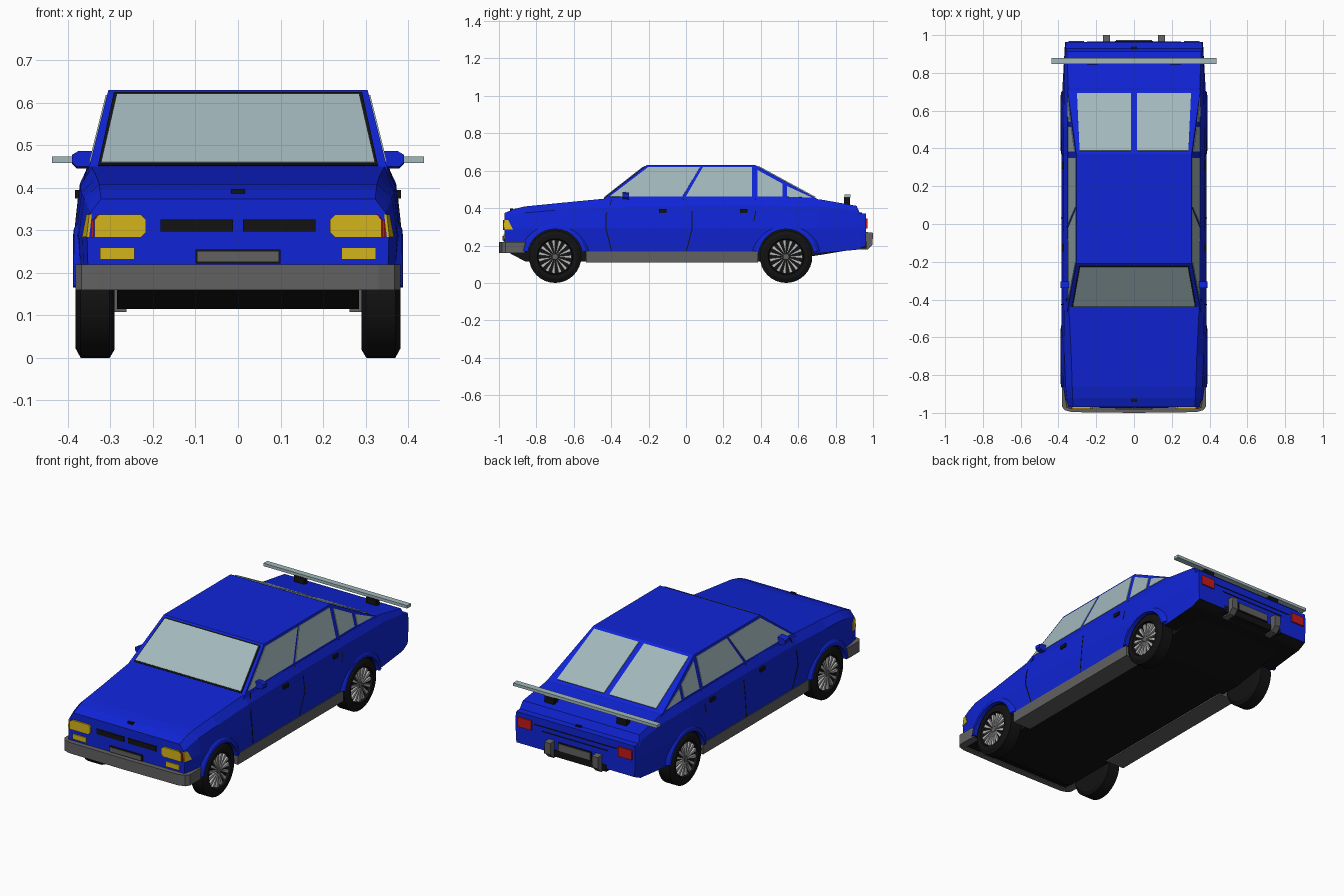
import bpy, bmesh, math
from mathutils import Vector

if "Cube" in bpy.data.objects:
    bpy.data.objects.remove(bpy.data.objects["Cube"])


def material(name, r, g, b):
    m = bpy.data.materials.new(name)
    m.diffuse_color = (r, g, b, 1)
    m.use_nodes = True
    m.node_tree.nodes["Principled BSDF"].inputs["Base Color"].default_value = m.diffuse_color
    return m


BLUE = material("blue_paint", .005, .018, .68)
BLACK = material("black", .006, .006, .006)
GLASS = material("glass", .36, .48, .5)
YELLOW = material("yellow_lamp", .66, .46, .01)
RED = material("red_lamp", .55, .01, .01)
GREY = material("grey_trim", .12, .12, .12)
SILVER = material("silver", .5, .5, .5)
WHEELS, HUB_Z = (-.70, .535), .14


def make(name, bm, *mats):
    bmesh.ops.remove_doubles(bm, verts=bm.verts, dist=1e-5)
    bmesh.ops.recalc_face_normals(bm, faces=bm.faces)
    me = bpy.data.meshes.new(name)
    bm.to_mesh(me)
    bm.free()
    for m in mats:
        me.materials.append(m)
    ob = bpy.data.objects.new(name, me)
    bpy.context.collection.objects.link(ob)
    return ob


def add_prism(bm, pts, vec, s=1):
    rings = [[bm.verts.new(((p[0] + k * vec[0]) * s, p[1] + k * vec[1], p[2] + k * vec[2]))
              for p in pts] for k in (0, 1)]
    a, b = rings
    bm.faces.new(a)
    bm.faces.new(b)
    for i in range(len(a)):
        bm.faces.new((a[i - 1], a[i], b[i], b[i - 1]))


def prism(name, pts, vec, mat, mirror=False):
    bm = bmesh.new()
    for s in (1, -1) if mirror else (1,):
        add_prism(bm, pts, vec, s)
    return make(name, bm, mat)


def box(name, lo, hi, mat, mirror=False):
    pts = [(lo[0], lo[1], lo[2]), (hi[0], lo[1], lo[2]), (hi[0], hi[1], lo[2]), (lo[0], hi[1], lo[2])]
    return prism(name, pts, (0, 0, hi[2] - lo[2]), mat, mirror)


def revolve(name, prof, mat, n=32, a0=0, a1=360, closed=False):
    # turns an (x, radius) profile around all four wheel axles
    bm = bmesh.new()
    full = a1 - a0 == 360
    for y in WHEELS:
        for s in (1, -1):
            rings = []
            for i in range(n if full else n + 1):
                a = math.radians(a0 + (a1 - a0) * i / n)
                rings.append([bm.verts.new((s * x, y + r * math.cos(a), HUB_Z + r * math.sin(a)))
                              for x, r in prof])
            for i in range(0 if full else 1, len(rings)):
                p, q = rings[i - 1], rings[i]
                for j in range(0 if closed else 1, len(prof)):
                    bm.faces.new((p[j - 1], p[j], q[j], q[j - 1]))
            if not full:
                bm.faces.new(rings[0])
                bm.faces.new(rings[-1])
    return make(name, bm, mat)


# Lower body: cross-sections lofted along y
#   y, z bottom, x bottom, x middle, x shoulder, z shoulder, x top, z top
stations = [
    (-.970, .165, .352, .355, .347, .342, .322, .374),
    (-.920, .165, .362, .366, .355, .360, .325, .395),
    (-.860, .165, .368, .375, .362, .375, .327, .409),
    (-.700, .165, .370, .381, .368, .388, .332, .425),
    (-.440, .165, .370, .384, .371, .403, .345, .450),
    (.000, .165, .370, .385, .372, .410, .352, .453),
    (.500, .160, .370, .385, .372, .410, .352, .453),
    (.720, .160, .366, .379, .370, .408, .348, .446),
    (.912, .177, .362, .368, .366, .385, .355, .412),
    (.930, .185, .362, .367, .365, .350, .362, .372),
    (.963, .200, .360, .365, .364, .345, .360, .370)]
bm = bmesh.new()
rings = []
for y, zb, xb, xm, xs, zs, xt, zt in stations:
    half = [(xb, zb), (xm, .29), (xs, zs), (xt, zt)]
    loop = half + [(-x, z) for x, z in reversed(half)]
    rings.append([bm.verts.new((x, y, z)) for x, z in loop])
for p, q in zip(rings, rings[1:]):
    for j in range(8):
        f = bm.faces.new((p[j - 1], p[j], q[j], q[j - 1]))
        f.material_index = 1 if j == 0 else 0
bm.faces.new(rings[0])
bm.faces.new(rings[-1])
body = make("lower_body", bm, BLUE, BLACK)

# Wheel arch openings
cutter = revolve("arch_cutter", [(.27, 0), (.27, .15), (.5, .15), (.5, 0)], BLACK)
cutter.hide_render = True
cutter.hide_set(True)
mod = body.modifiers.new("arches", 'BOOLEAN')
mod.operation, mod.object, mod.solver = 'DIFFERENCE', cutter, 'EXACT'
mod.material_mode = 'TRANSFER'
revolve("arch_flare", [(.365, .148), (.388, .148), (.386, .165), (.372, .182)], BLUE, 16, 10, 170, True)

# Cabin with sides leaning inward


def cabin_x(z):
    return .305 + (.63 - z) * .25


bm = bmesh.new()
cab = [(-.466, .43), (-.21, .63), (.37, .63), (.737, .43)]
r, l = [[bm.verts.new((s * cabin_x(z), y, z)) for y, z in cab] for s in (1, -1)]
bm.faces.new(r)
bm.faces.new(l)
for i in range(4):
    bm.faces.new((r[i - 1], r[i], l[i], l[i - 1]))
make("cabin", bm, BLUE)

# Side windows
side_windows = {
    "front_door_window": [(-.41, .46), (-.203, .618), (.075, .618), (-.02, .462)],
    "rear_door_window": [(0, .462), (.09, .618), (.353, .618), (.353, .462)],
    "quarter_window": [(.382, .462), (.382, .603), (.515, .53), (.515, .462)],
    "rear_quarter_window": [(.54, .46), (.54, .517), (.675, .455)]}
for name, pts in side_windows.items():
    prism(name, [(cabin_x(z) - .002, y, z) for y, z in pts], (.005, 0, .001), GLASS, True)


# Windscreen and split rear window, laid on the sloping cabin ends
def sloped(name, x0, x1, x2, x3, ya, yb, p, q, lift, mat, mirror=False):
    def at(y):
        return p[1] + (q[1] - p[1]) * (y - p[0]) / (q[0] - p[0])
    n = Vector((0, -(q[1] - p[1]) / (q[0] - p[0]), 1)).normalized() * lift
    prism(name, [(x0, ya, at(ya)), (x1, ya, at(ya)), (x2, yb, at(yb)), (x3, yb, at(yb))], n, mat, mirror)


sloped("windscreen_seal", -.329, .329, .292, -.292, -.438, -.219, cab[0], cab[1], .003, BLACK)
sloped("windscreen", -.322, .322, .285, -.285, -.432, -.226, cab[0], cab[1], .006, GLASS)
sloped("rear_window", .016, .288, .302, .016, .386, .69, cab[2], cab[3], .005, GLASS, True)


# Door seams and handles
def flank_x(z):
    if z > .41:
        return .372 - (z - .41) * .465
    return .385 - (z - .29) * .108 if z > .29 else .385 - (.29 - z) * .12


for name, path in {"front_door_seam": [(-.40, .445), (-.43, .36), (-.43, .29), (-.40, .17)],
                   "middle_door_seam": [(-.02, .45), (.03, .38), (.03, .29), (0, .17)],
                   "rear_door_seam": [(.37, .45), (.37, .38), (.36, .33)]}.items():
    edge = [(flank_x(z) - .002, y, z) for y, z in path]
    edge += [(x, y + .005, z) for x, y, z in reversed(edge)]
    prism(name, edge, (.003, 0, 0), BLACK, True)
for y in (-.125, .31):
    box("door_handle", (.368, y - .02, .375), (.383, y + .02, .395), BLACK, True)

# Door mirrors
prism("door_mirror", [(.335, -.34, .45), (.38, -.34, .45), (.39, -.34, .46), (.39, -.34, .478),
                      (.375, -.34, .487), (.345, -.34, .487)], (0, .035, -.004), BLUE, True)

# Floor and sills
prism("floor", [(-.285, -.95, .163), (-.285, -.86, .115), (-.285, .5, .115), (-.285, .72, .15),
                (-.285, .9, .18), (-.285, .9, .24), (-.285, -.95, .24)], (.57, 0, 0), BLACK)
box("sill", (.262, -.535, .108), (.374, .385, .168), GREY, True)

# Wraparound front bumper
right = [(.338, -.86), (.378, -.86), (.382, -.88), (.382, -.965), (.368, -.985), (.33, -.996), (0, -1)]
outer = [(x, y, .16) for x, y in right] + [(-x, y, .16) for x, y in reversed(right[:-1])]
prism("front_bumper", outer + [(-.338, -.962, .16), (.338, -.962, .16)], (0, 0, .06), GREY)

# Front lamps, grille and plate
FY = -.965
prism("headlamp", [(x, FY, z) for x, z in ((.217, .295), (.229, .283), (.338, .283), (.338, .325), (.325, .337),
                                          (.229, .337), (.217, .325))], (0, -.014, 0), YELLOW, True)
prism("headlamp_edge", [(x, FY, z) for x, z in ((.339, .283), (.346, .283), (.346, .32), (.330, .337),
                                               (.325, .337), (.339, .325))], (0, -.013, 0), RED, True)
prism("corner_lamp", [(.350, -.973, .285), (.361, -.925, .285), (.351, -.95, .337), (.344, -.973, .337)],
      (.006, 0, 0), YELLOW, True)
box("fog_lamp", (.243, FY - .012, .232), (.325, FY, .26), YELLOW, True)
box("grille_slot", (.012, FY - .009, .297), (.182, FY, .325), BLACK, True)
for name, m, d in (("plate_frame", BLACK, 0), ("plate", GREY, .004)):
    box("front_" + name, (-.1 + d, FY - .012 - d, .222 + d), (.1 - d, FY, .255 - d), m)
    box("rear_" + name, (-.1 + d, .95, .222 + d), (.1 - d, .97 + d, .27 - d), m)
box("bonnet_catch", (-.016, -.94, .384), (.016, -.925, .397), BLACK)
box("boot_catch", (-.016, .925, .36), (.016, .94, .377), BLACK)

# Rear lamps, trim line, recess and bumper hooks
box("tail_lamp", (.265, .95, .292), (.348, .97, .345), RED, True)
box("boot_seam", (-.25, .95, .326), (.25, .966, .330), BLACK)
box("lower_boot_seam", (-.2, .95, .300), (.2, .966, .304), BLACK)
box("rear_recess", (-.19, .88, .185), (.19, .966, .222), BLACK)
prism("bumper_hook", [(.127, .87, .178), (.127, .97, .178), (.127, .997, .205), (.127, 1, .268), (.127, .962, .272),
                      (.127, .962, .22), (.127, .87, .2)], (.036, 0, 0), GREY, True)

# Rear wing
box("wing_support", (.19, .845, .415), (.25, .877, .46), BLACK, True)
box("wing", (-.438, .847, .458), (.438, .88, .474), GLASS)

# Wheels
tyre = revolve("tyre", [(.29, 0), (.29, .12), (.302, .14), (.37, .14), (.382, .118), (.381, .096),
                        (.362, .092), (.362, 0)], BLACK)
bpy.context.view_layer.objects.active = tyre
tyre.select_set(True)
bpy.ops.object.shade_smooth_by_angle(angle=math.radians(25))
revolve("wheel_hub", [(.355, 0), (.355, .02), (.374, .016), (.374, 0)], GREY, 15)
bm = bmesh.new()
for y in WHEELS:
    for i in range(15):
        a = math.tau * i / 15
        c, s = math.cos(a), math.sin(a)
        spoke = [(.358, y + r * c - t * s, HUB_Z + r * s + t * c)
                 for r, t in ((.018, -.002), (.089, -.009), (.089, .009), (.018, .002))]
        for side in (1, -1):
            add_prism(bm, spoke, (.016, 0, 0), side)
make("wheel_spokes", bm, SILVER)
